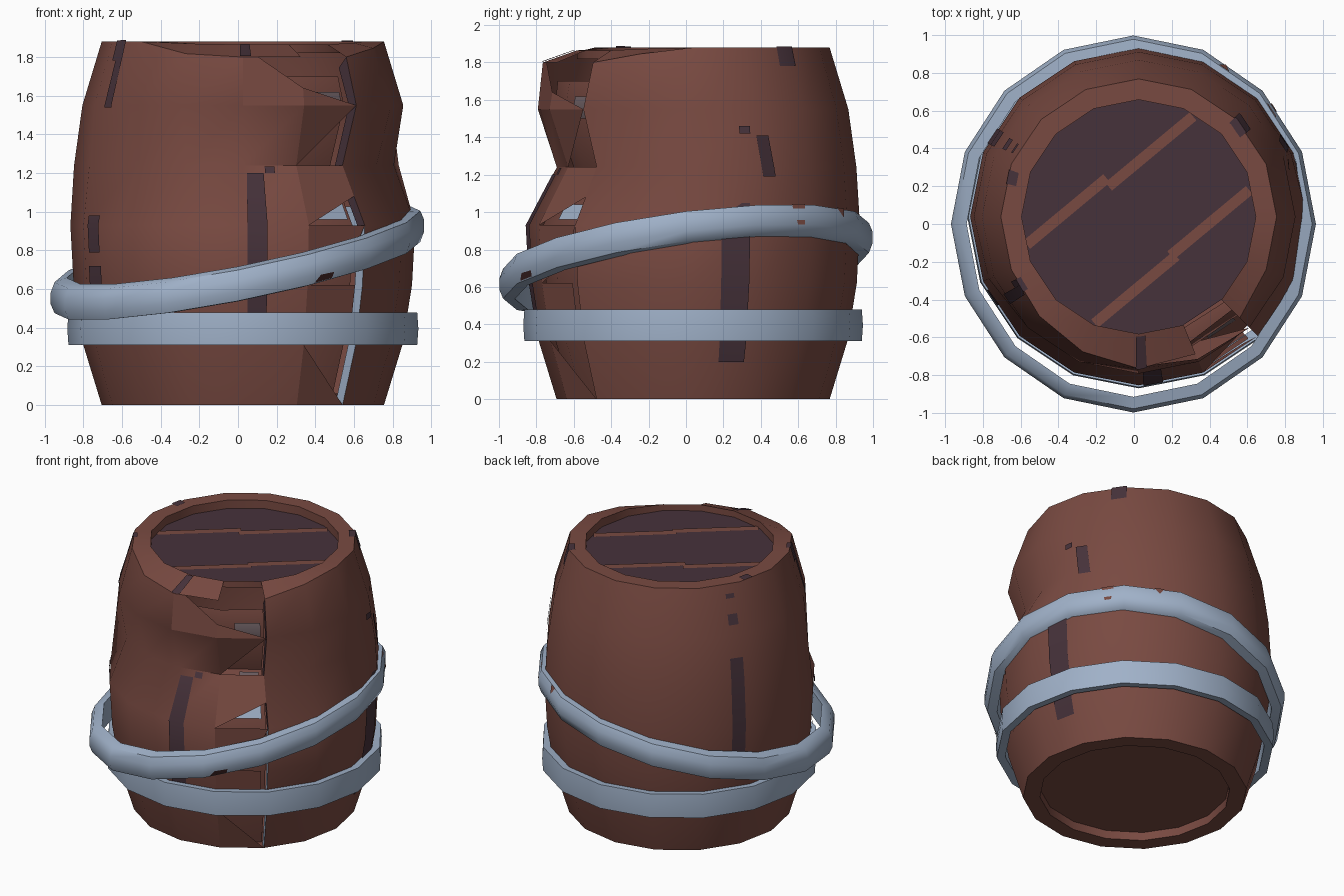
import bpy, math
from mathutils import Vector

if "Cube" in bpy.data.objects:
    bpy.data.objects.remove(bpy.data.objects["Cube"])

CX, CY, N = 0.025, 0.038, 16
STEP = 360 / N


def material(name, rgb):
    m = bpy.data.materials.new(name)
    m.diffuse_color = (*rgb, 1)
    m.use_nodes = True
    m.node_tree.nodes["Principled BSDF"].inputs["Base Color"].default_value = m.diffuse_color
    return m


BROWN = material("brown_wood", (0.19, 0.068, 0.053))
PURPLE = material("dark_purple", (0.062, 0.032, 0.043))
STEEL = material("pale_steel", (0.35, 0.44, 0.58))
GREY = material("worn_grey", (0.16, 0.12, 0.13))
DARK = material("dark_brown", (0.055, 0.020, 0.020))


def make(name, verts, faces, mat, angle=40):
    me = bpy.data.meshes.new(name)
    me.from_pydata([tuple(v) for v in verts], [], faces)
    me.materials.append(mat)
    for p in me.polygons:
        p.use_smooth = True
    me.set_sharp_from_angle(angle=math.radians(angle))
    ob = bpy.data.objects.new(name, me)
    bpy.context.collection.objects.link(ob)
    return ob


# Barrel profile: heights and radii of the stave rings
ZS = [0, 0.31, 0.62, 0.93, 1.24, 1.55, 1.88]
RS = [0.73, 0.825, 0.875, 0.892, 0.873, 0.83, 0.73]


def gap(a, b):
    return abs((a - b + 180) % 360 - 180)


def ring_vert(i, k):
    """Barrel vertex: k -2..-1 bottom lip, 0..6 staves, 7..8 top lip."""
    az = i * STEP
    drop = min(1, max(0, (60 - gap(az, -72)) / 25))
    if k < 0:
        r, z = 0.62, (0.06 if k == -2 else 0)
    elif k > 6:
        r, z = 0.62, (1.88 - 0.015 * drop if k == 7 else 1.82)
    else:
        r, z = RS[k], ZS[k]
        if k == 4:      # crushed belt on the front right
            r -= 0.15 * math.sqrt(max(0, math.cos(math.radians(gap(az, -68)))))
        if k == 6:      # top edge pushed out and down at the front
            r += 0.08 * max(0, 1 - gap(az, -85) / 60)
            z -= 0.08 * drop
    a = math.radians(az)
    return Vector((CX + r * math.cos(a), CY + r * math.sin(a), z))


def point(az, v, off=0.0):
    """Point on the faceted barrel at angle az and ring position v."""
    u = az / STEP
    i, k = math.floor(u + 1e-6), math.floor(v + 1e-6)
    s, t = u - i, v - k
    lo = ring_vert(i, k).lerp(ring_vert(i + 1, k), s)
    hi = ring_vert(i, k + 1).lerp(ring_vert(i + 1, k + 1), s) if t > 1e-5 else lo
    p = lo.lerp(hi, t)
    a = math.radians(az)
    lift = off if v >= 5.999 else 0
    return p + Vector((off * math.cos(a), off * math.sin(a), lift))


def zv(z):
    for k in range(6):
        if z <= ZS[k + 1]:
            return k + (z - ZS[k]) / (ZS[k + 1] - ZS[k])
    return 6.0


def cuts(a, b, step):
    inner = [n * step for n in range(math.ceil(a / step), math.floor(b / step) + 1)]
    return sorted(set([a, b] + inner))


def patch(name, a0, a1, v0, v1, mat, off=0.008, slant=0):
    """Thin plate that follows the barrel surface."""
    A, V = cuts(a0, a1, STEP), cuts(v0, v1, 1)
    n = len(A)
    vs = [point(a + slant * (v - v0), v, off) for v in V for a in A]
    fs = [(j * n + i, j * n + i + 1, (j + 1) * n + i + 1, (j + 1) * n + i)
          for j in range(len(V) - 1) for i in range(n - 1)]
    return make(name, vs, fs, mat)


# Barrel shell, leaving out the broken stave
verts, faces = [], []
for k in range(-2, 9):
    verts += [ring_vert(i, k) for i in range(N)]
for k in range(-2, 8):
    for i in range(N):
        if (i == 13 and 0 <= k <= 6) or (i == 12 and k == 5):
            continue
        a, b, j = (k + 2) * N, (k + 3) * N, (i + 1) % N
        faces.append((a + i, a + j, b + j, b + i))

# Splintered stave pieces beside the break, as (angle, height)
L, R = -67.5, -45
splinters = [
    [(-90, 1.55), (L, 1.55), (L, 1.67), (-84, 1.88), (-90, 1.88)],
    [(L, 1.55), (R, 1.55), (L, 1.67)],
    [(L, 1.24), (R, 1.55), (L, 1.55)],
    [(L, 0.93), (R, 1.08), (R, 1.24), (L, 1.24)],
    [(L, 0.62), (-50, 0.75), (R, 0.93), (L, 0.93)],
    [(L, 0.31), (-48, 0.31), (-48, 0.62), (L, 0.62)],
    [(L, 0), (R, 0), (L, 0.31)],
]
for poly in splinters:
    s = len(verts)
    verts += [point(a, zv(z)) for a, z in poly]
    faces.append(tuple(range(s, s + len(poly))))
body = make("barrel_body", verts, faces, BROWN, 45)

# Inner wall behind the break and the broken edge
patch("inner_wall", -90, -45, 0, 5.6, BROWN, off=-0.09)
patch("inner_steel_glint", -65, -47, zv(0.96), zv(1.04), STEEL, off=-0.075)
patch("upper_worn_spot", -60, -47, zv(1.5), zv(1.64), GREY, off=-0.075)
patch("middle_worn_spot", -58, -47, zv(1.12), zv(1.23), GREY, off=-0.075)
for name, k0, k1, mat in (("broken_edge_low", 0, 3, STEEL), ("broken_edge_high", 3, 6, PURPLE)):
    vs = [point(R, k, o) for k in range(k0, k1 + 1) for o in (-0.055, 0)]
    for v in vs[-2:]:
        v.z = min(v.z, 1.8)
    make(name, vs, [(2 * j, 2 * j + 1, 2 * j + 3, 2 * j + 2) for j in range(k1 - k0)], mat)

# Top and bottom lids
make("top_lid", [ring_vert(i, 8) for i in range(N)], [tuple(range(N))], PURPLE)
make("bottom_lid", [ring_vert(i, -2) for i in range(N)], [tuple(reversed(range(N)))], BROWN)

# Plank lines on the top lid: along, across offsets
along = Vector((0.77, 0.64, 0))
across = Vector((-0.64, 0.77, 0))
for n, (s0, s1, t) in enumerate([(-0.55, 0.0, 0.265), (-0.02, 0.56, 0.225),
                                 (-0.54, 0.02, -0.285), (0.0, 0.54, -0.265)]):
    c = Vector((CX, CY, 1.826))
    w = 0.028
    make(f"lid_plank_line_{n}", [c + along * s + across * q for s, q in
         ((s0, t - w), (s1, t - w), (s1, t + w), (s0, t + w))], [(0, 1, 2, 3)], BROWN)

# Dark painted seams on the staves: centre angle, half width, z0, z1, slant
seams = [(-85, 3.4, 0.48, 1.20, 0), (-79, 2, 1.20, 1.235, 0),
         (-151, 3.2, 0.79, 0.98, 0), (-151, 3.6, 0.60, 0.72, 0),
         (-148, 2.2, 1.54, 1.88, 0), (15, 5, 0.20, 1.05, 0),
         (28, 2.6, 1.19, 1.41, -3), (19, 2, 1.42, 1.46, 0),
         (151, 3, 0.55, 1.40, 0), (151, 2.4, 1.62, 1.69, 0), (151, 2.2, 1.79, 1.82, 0)]
for n, (a, w, z0, z1, s) in enumerate(seams):
    patch(f"stave_seam_{n}", a - w, a + w, zv(z0), zv(z1), PURPLE, slant=s)
# Dark marks running over the top lip
for n, (a, w, v0, v1) in enumerate([(-89, 2.2, 6, 6.95), (210, 3, 5.7, 6.25),
                                    (163, 3, 6, 6.5), (42, 4, 5.7, 6.4)]):
    patch(f"lip_mark_{n}", a - w, a + w, v0, v1, PURPLE, off=0.006)


# Steel hoops: oval rings with a bevelled section, optionally tilted
def hoop_point(i, cx, cy, rx, ry, dr, dz, z, bx, by):
    a = math.radians(i * STEP)
    x, y = (rx + dr) * math.cos(a), (ry + dr) * math.sin(a)
    return Vector((cx + x, cy + y, z + bx * x + by * y + dz))


def hoop(name, section, *place):
    cx, cy, rx, ry, z, bx, by = place
    m = len(section)
    vs = [hoop_point(i, cx, cy, rx, ry, dr, dz, z, bx, by)
          for i in range(N) for dr, dz in section]
    fs = [(i * m + j, ((i + 1) % N) * m + j, ((i + 1) % N) * m + (j + 1) % m, i * m + (j + 1) % m)
          for i in range(N) for j in range(m)]
    return make(name, vs, fs, STEEL, 50)


hoop("lower_hoop", [(-0.055, -0.08), (0, -0.085), (0.006, 0), (0, 0.085), (-0.055, 0.08)],
     CX, CY, 0.902, 0.902, 0.395, 0, 0)
TILT = (-0.003, 0.0, 0.958, 0.99, 0.74, 0.195, 0.125)
hoop("tilted_hoop", [(-0.075, -0.09), (-0.012, -0.08), (0.008, -0.03), (0.008, 0.03),
                     (-0.012, 0.08), (-0.075, 0.09)], *TILT)


# Chips and stains on the tilted hoop
def hoop_mark(name, outline, mat):
    cx, cy, rx, ry, z, bx, by = TILT
    vs = []
    for a, dz in outline:
        u = a / STEP
        i = math.floor(u)
        dr = 0.013 - max(0, abs(dz) - 0.03) * 0.4
        p, q = (hoop_point(k, cx, cy, rx, ry, dr, dz, z, bx, by) for k in (i, i + 1))
        vs.append(p.lerp(q, u - i))
    make(name, vs, [tuple(range(len(vs)))], mat)


hoop_mark("hoop_chip_a", [(37.5, -0.03), (40, -0.03), (41, 0.085), (36, 0.085)], BROWN)
hoop_mark("hoop_chip_b", [(59, 0.03), (61, 0.085), (57, 0.085)], BROWN)
hoop_mark("hoop_stain", [(-65, -0.075), (-58.5, -0.075), (-58, -0.045), (-63, -0.04)], DARK)
